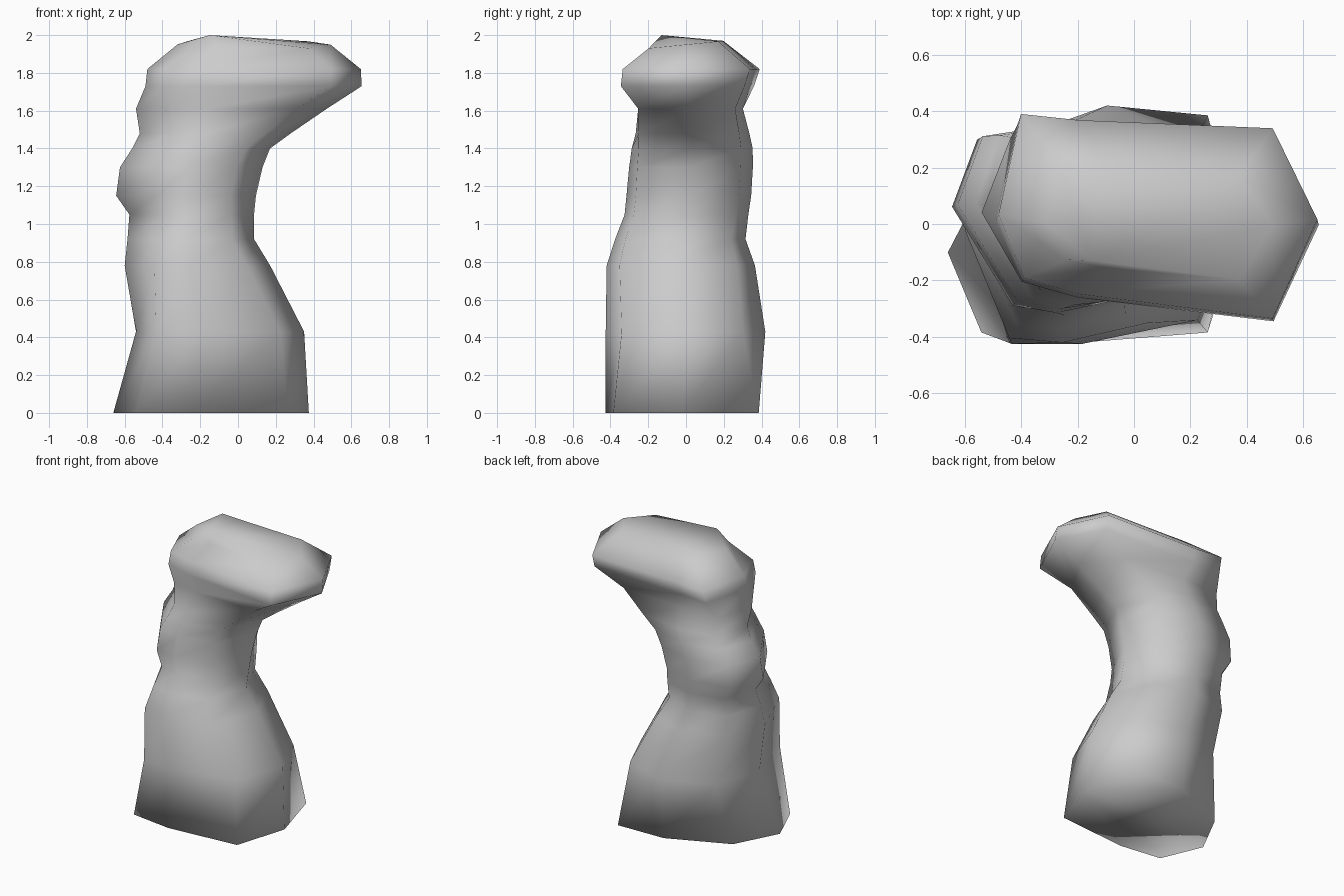
import bpy, bmesh

if "Cube" in bpy.data.objects:
    bpy.data.objects.remove(bpy.data.objects["Cube"])

# Eight-sided plan outlines in unit-box coordinates: foot, knee, shaft, overhanging cap
OUTLINES = [
    [(-1, -.2), (-.77, -.9), (-.2, -1), (.78, -.9), (1, 0), (.78, 1), (.1, .98), (-.7, .54)],
    [(-1, -.1), (-.76, -1), (-.2, -1), (.72, -.8), (1, 0), (.71, .72), (0, 1), (-.73, .68)],
    [(-1, .14), (-.42, -.92), (0, -1), (.64, -.85), (1, 0), (.62, .8), (0, 1), (-.76, .86)],
    [(-1, .02), (-.84, -.6), (-.5, -.76), (.72, -1), (1, -.03), (.72, .86), (-.5, .94), (-.86, 1)],
]

# Rings: height, x min, x max, y min, y max, position along the outline list
RINGS = [
    (0.00, -.66, .375, -.425, .385, 0),
    (0.43, -.54, .35, -.425, .42, 1),
    (0.78, -.60, .17, -.42, .365, 1.5),
    (0.92, -.585, .085, -.375, .315, 1.8),
    (1.05, -.575, .085, -.325, .33, 2),
    (1.15, -.645, .095, -.315, .345, 2),
    (1.30, -.625, .13, -.305, .355, 2.05),
    (1.40, -.56, .17, -.295, .355, 2.1),
    (1.48, -.52, .28, -.285, .34, 2.25),
    (1.61, -.54, .47, -.275, .31, 2.5),
    (1.73, -.49, .655, -.345, .36, 3),
    (1.82, -.48, .65, -.335, .39, 3),
    (1.95, -.32, .49, -.20, .20, 2.9),
]


def outline(t):
    """Plan outline blended between the two nearest listed outlines."""
    i = min(int(t), len(OUTLINES) - 2)
    k = t - i
    return [(ax + (bx - ax) * k, ay + (by - ay) * k)
            for (ax, ay), (bx, by) in zip(OUTLINES[i], OUTLINES[i + 1])]


# Rock pillar: rings bridged into one closed skin
bm = bmesh.new()
loops = []
for z, x0, x1, y0, y1, t in RINGS:
    loops.append([bm.verts.new(((x0 + x1) / 2 + u * (x1 - x0) / 2,
                                (y0 + y1) / 2 + v * (y1 - y0) / 2, z))
                  for u, v in outline(t)])
for low, high in zip(loops, loops[1:]):
    for i in range(8):
        j = (i + 1) % 8
        bm.faces.new((low[i], low[j], high[j], high[i]))
bm.faces.new(loops[0][::-1])

# Crown: rim dips to the front, peak sits toward the front left
for v in loops[-1]:
    v.co.z += .1 * v.co.y
peak = bm.verts.new((-.15, -.13, 2.0))
for i in range(8):
    bm.faces.new((loops[-1][i], loops[-1][(i + 1) % 8], peak))
bmesh.ops.recalc_face_normals(bm, faces=bm.faces)
for face in bm.faces:
    face.smooth = True

mesh = bpy.data.meshes.new("rock_pillar")
bm.to_mesh(mesh)
bm.free()
rock = bpy.data.objects.new("rock_pillar", mesh)
bpy.context.collection.objects.link(rock)
